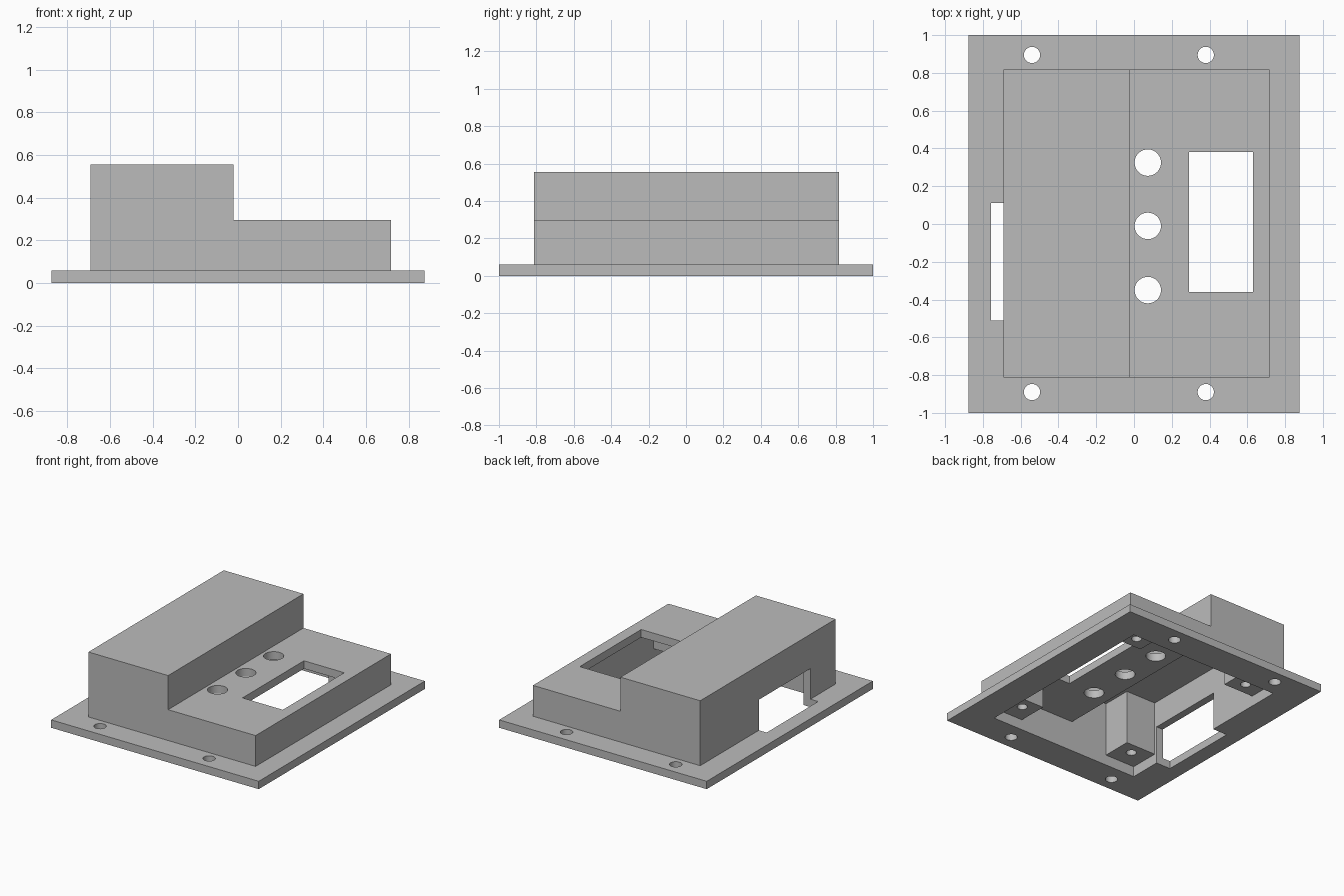
import bpy
import bmesh

old = bpy.data.objects.get("Cube")
if old:
    bpy.data.objects.remove(old, do_unlink=True)

grey = bpy.data.materials.new("plain grey")
grey.use_nodes = True
colour = (0.5, 0.5, 0.5, 1)
grey.diffuse_color = colour
grey.node_tree.nodes["Principled BSDF"].inputs["Base Color"].default_value = colour


def add_object(name, bm):
    bmesh.ops.recalc_face_normals(bm, faces=bm.faces[:])
    mesh = bpy.data.meshes.new(name)
    bm.to_mesh(mesh)
    bm.free()
    mesh.materials.append(grey)
    obj = bpy.data.objects.new(name, mesh)
    bpy.context.collection.objects.link(obj)
    return obj


def box(name, x, y, z):
    bm = bmesh.new()
    bmesh.ops.create_cube(bm, size=1)
    for v in bm.verts:
        for i, (low, high) in enumerate((x, y, z)):
            v.co[i] = low if v.co[i] < 0 else high
    return add_object(name, bm)


def cylinder(name, x, y, z, radius):
    bm = bmesh.new()
    bmesh.ops.create_cone(bm, cap_ends=True, segments=48, radius1=radius,
                          radius2=radius, depth=z[1] - z[0])
    bmesh.ops.translate(bm, verts=bm.verts[:], vec=(x, y, (z[0] + z[1]) / 2))
    return add_object(name, bm)


def extrude_profile(name, points, y):
    """Extrude an x-z outline along y."""
    bm = bmesh.new()
    face = bm.faces.new([bm.verts.new((px, y[0], pz)) for px, pz in points])
    out = bmesh.ops.extrude_face_region(bm, geom=[face])
    verts = [g for g in out["geom"] if isinstance(g, bmesh.types.BMVert)]
    bmesh.ops.translate(bm, verts=verts, vec=(0, y[1] - y[0], 0))
    return add_object(name, bm)


def cut(obj, cutters):
    """Subtract each cutter, then discard it."""
    for cutter in cutters:
        cutter.hide_render = True
        mod = obj.modifiers.new("cut", "BOOLEAN")
        mod.operation = "DIFFERENCE"
        mod.solver = "EXACT"
        mod.object = cutter
        bpy.context.view_layer.objects.active = obj
        bpy.ops.object.modifier_apply(modifier=mod.name)
        bpy.data.objects.remove(cutter, do_unlink=True)


def step(x0, x1, split, z0, low, high):
    return [(x0, z0), (x1, z0), (x1, low), (split, low), (split, high), (x0, high)]


# Main dimensions
PLATE = 0.06
LOW, HIGH = 0.295, 0.555
IN_X, IN_Y = (-0.635, 0.645), (-0.76, 0.765)
SLOT_Y = (-0.51, 0.11)

# Mounting plate: inner opening, side notch and screw holes
plate = box("mounting_plate", (-0.875, 0.875), (-1, 1), (0, PLATE))
cut(plate, [
    box("plate_opening", IN_X, IN_Y, (-0.1, 0.2)),
    box("plate_notch", (-0.757, -0.6), SLOT_Y, (-0.1, 0.2)),
] + [cylinder("screw_hole", x, y, (-0.1, 0.2), 0.043)
     for x in (-0.54, 0.38) for y in (-0.89, 0.895)])

# Stepped hollow case with side slot, button holes and display window
case = extrude_profile("stepped_case", step(-0.692, 0.718, -0.02, PLATE, LOW, HIGH),
                       (-0.813, 0.817))
cut(case, [
    extrude_profile("case_hollow", step(*IN_X, -0.07, -0.1, 0.235, 0.495), IN_Y),
    box("side_slot", (-0.8, -0.6), SLOT_Y, (-0.1, 0.293)),
    box("display_window", (0.29, 0.63), (-0.36, 0.38), (0.15, 0.4)),
] + [cylinder("button_hole", 0.073, y, (0.15, 0.4), 0.07)
     for y in (-0.35, -0.01, 0.325)])

# Screw posts in the four inner corners, each with a blind hole
parts = [plate, case]
for x_name, x, hole_x, top in (("right", (IN_X[0] - 0.01, -0.38), -0.495, 0.505),
                               ("left", (0.39, IN_X[1] + 0.01), 0.505, 0.245)):
    for y_name, y, hole_y in (("front", (IN_Y[0] - 0.01, -0.53), -0.62),
                              ("back", (0.535, IN_Y[1] + 0.01), 0.63)):
        post = box(f"{y_name}_{x_name}_post", x, y, (0.08, top))
        cut(post, [cylinder("post_hole", hole_x, hole_y, (0, 0.2), 0.036)])
        parts.append(post)

# Smooth the round holes and keep every edge crisp
bpy.ops.object.select_all(action="DESELECT")
for obj in parts:
    obj.select_set(True)
bpy.context.view_layer.objects.active = case
bpy.ops.object.shade_smooth_by_angle()
